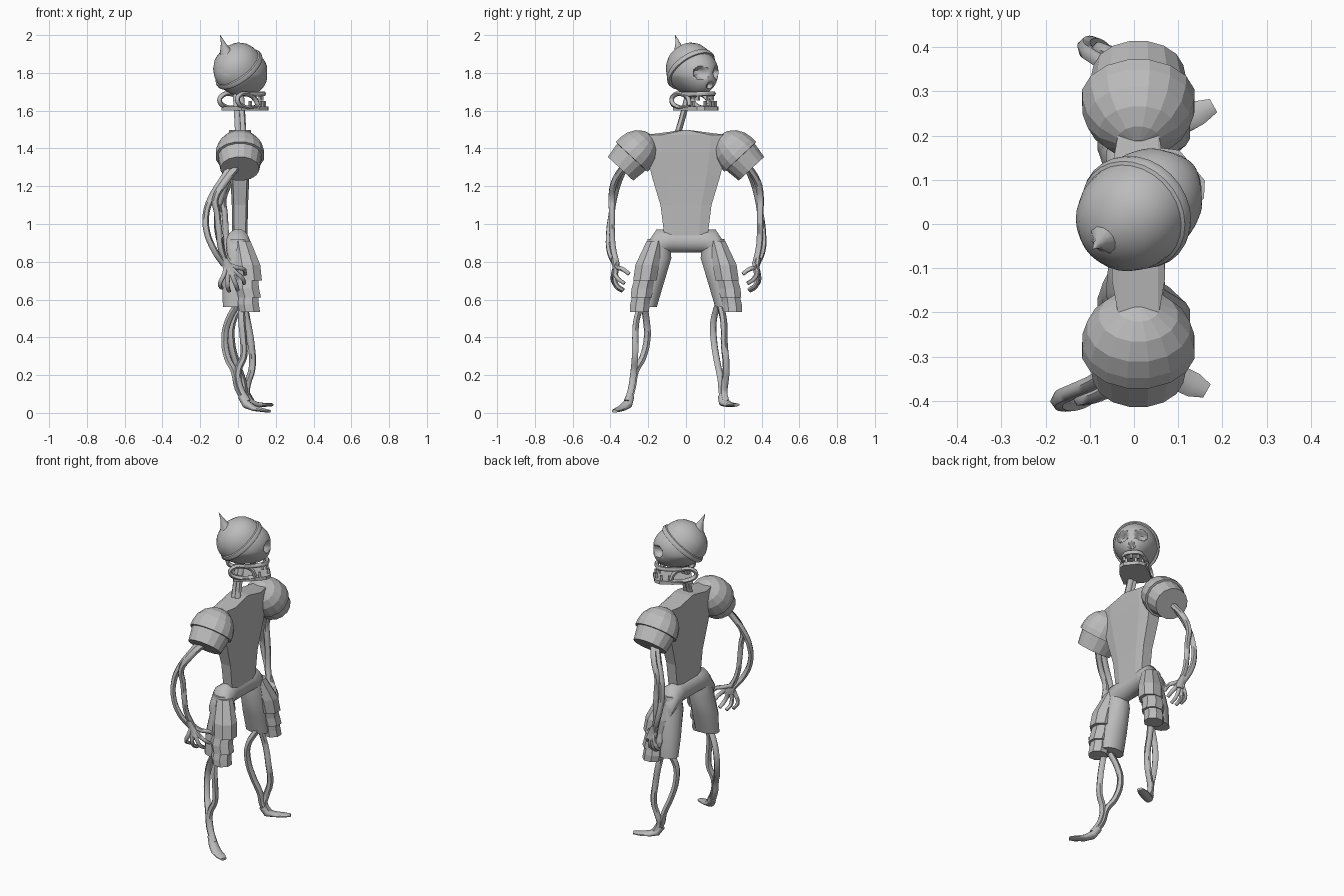
import bpy, bmesh, math
from mathutils import Vector as V, Matrix

MAT = bpy.data.materials.new("bone grey")
MAT.diffuse_color = (0.5, 0.5, 0.5, 1)


def finish(name, bm, smooth=None, mat=None):
    bmesh.ops.recalc_face_normals(bm, faces=bm.faces)
    if mat:
        bm.transform(mat)
    me = bpy.data.meshes.new(name)
    bm.to_mesh(me)
    bm.free()
    me.materials.append(MAT)
    if smooth:
        for p in me.polygons:
            p.use_smooth = True
        me.set_sharp_from_angle(angle=math.radians(smooth))
    ob = bpy.data.objects.new(name, me)
    bpy.context.collection.objects.link(ob)
    return ob


def ring(c, u, v, n=8, turn=0.5):
    c, u, v = V(c), V(u), V(v)
    return [c + u * math.cos(2 * math.pi * (i + turn) / n) + v * math.sin(2 * math.pi * (i + turn) / n)
            for i in range(n)]


def loft(name, rings, smooth=None, mat=None):
    bm = bmesh.new()
    vs = [[bm.verts.new(p) for p in r] for r in rings]
    n = len(vs[0])
    for a, b in zip(vs, vs[1:]):
        for i in range(n):
            bm.faces.new((a[i], a[(i + 1) % n], b[(i + 1) % n], b[i]))
    bm.faces.new(vs[0])
    bm.faces.new(vs[-1])
    return finish(name, bm, smooth, mat)


def tubes(name, paths, radius, mat=None, taper=1.0):
    cu = bpy.data.curves.new(name, 'CURVE')
    cu.dimensions = '3D'
    cu.bevel_depth, cu.bevel_resolution, cu.resolution_u = radius, 1, 4
    cu.use_fill_caps = True
    for pts in paths:
        sp = cu.splines.new('BEZIER')
        sp.bezier_points.add(len(pts) - 1)
        for i, (b, p) in enumerate(zip(sp.bezier_points, pts)):
            b.co = p
            b.handle_left_type = b.handle_right_type = 'AUTO'
            b.radius = 1 + (taper - 1) * i / (len(pts) - 1)
    tmp = bpy.data.objects.new(name + "_path", cu)
    bpy.context.collection.objects.link(tmp)
    bpy.context.view_layer.update()
    me = bpy.data.meshes.new_from_object(tmp.evaluated_get(bpy.context.evaluated_depsgraph_get()))
    bpy.data.objects.remove(tmp)
    bm = bmesh.new()
    bm.from_mesh(me)
    bpy.data.meshes.remove(me)
    return finish(name, bm, 60, mat)


# torso: chamfered slab, wide at the shoulders, with a low ridge on top
def slab(z, hx, hy, cx=0.01):
    return [V((cx + a * hx, b * hy, z)) for a, b in
            ((1, -.6), (1, .6), (.75, 1), (-.75, 1), (-1, .6), (-1, -.6), (-.75, -1), (.75, -1))]

loft("torso", [slab(.94, .04, .115), slab(1.1, .043, .135), slab(1.25, .05, .18),
               slab(1.38, .058, .21), slab(1.472, .06, .21), slab(1.497, .058, .02)])

# pelvis belt, lofted sideways
loft("pelvis", [ring((0, y, z), (hx, 0, 0), (0, 0, hz), 12) for y, z, hx, hz in
                ((-.215, .84, .055, .045), (-.155, .895, .066, .08), (-.09, .91, .06, .062),
                 (.09, .91, .06, .062), (.155, .895, .066, .08), (.215, .84, .055, .045))], 60)

# neck: paired bones
tubes("neck", [[(.015 + d, -.05, 1.46), (.01 + d, -.02, 1.56), (.0 + d, .02, 1.72)] for d in (-.012, .012)], .018)

# head, built facing +x then turned
HEAD = Matrix.Translation((.015, .035, 1.805)) @ Matrix.Rotation(math.radians(40), 4, 'Z')
bm = bmesh.new()
bmesh.ops.create_uvsphere(bm, u_segments=72, v_segments=48, radius=1)
for v in bm.verts:
    p = V((v.co.x * .155, v.co.y * .122, v.co.z * .125))
    if p.z < -.02:                      # narrow cheeks and upper jaw
        k = (-.02 - p.z) / .105
        p.y *= 1 - .25 * k
        if p.x > 0:
            p.x += .035 * k
    for y, z, r, d in ((.052, -.005, .034, .045), (-.052, -.005, .034, .045), (0, -.07, .018, .03)):
        q = math.hypot(p.y - y, p.z - z)   # eye and nose sockets
        if p.x > 0 and q < r:
            p.x -= d * min(1, 2 * (1 - q / r))
    v.co = p
finish("skull", bm, 40, HEAD)

# cap with rolled rim and a hooked spike
CAP = HEAD @ Matrix.Translation((-.012, 0, .012)) @ Matrix.Rotation(math.radians(-42), 4, 'Y')
prof = [(.135, -.012), (.146, -.01), (.15, .002), (.145, .016), (.137, .02), (.134, .045),
        (.119, .08), (.092, .11), (.05, .132), (.012, .142)]
loft("cap", [ring((0, 0, z), (r, 0, 0), (0, r * .9, 0), 28) for r, z in prof], 40, CAP)
loft("cap_spike", [ring(c, (r, 0, 0), (0, r, 0), 10) for c, r in
                   (((-.09, 0, .09), .045), ((-.108, 0, .125), .026), ((-.12, 0, .15), .014),
                    ((-.132, 0, .174), .007), ((-.142, 0, .195), .001))], 60, HEAD)

# lower jaw plate, side loops, upper gum and teeth
jaw = [(-.065, -.082), (.05, -.086), (.125, -.074), (.152, -.045), (.152, .045), (.125, .074), (.05, .086), (-.065, .082)]
loft("jaw_plate", [[V((x, y, z)) for x, y in jaw] for z in (-.204, -.183)], None, HEAD)
tubes("jaw_loops", [[(.06, s * .074, -.187), (-.05, s * .074, -.182), (-.085, s * .074, -.15), (-.065, s * .07, -.122),
                     (.0, s * .066, -.12), (.04, s * .066, -.14), (.06, s * .072, -.18)] for s in (-1, 1)], .013, HEAD)
tubes("upper_gum", [[(.0, -.066, -.118), (.07, -.06, -.118), (.125, -.04, -.115), (.135, 0, -.115),
                     (.125, .04, -.115), (.07, .06, -.118), (.0, .066, -.118)]], .013, HEAD)
bm = bmesh.new()
for x, y, z in ((.07, .068, -.17), (.115, .06, -.17), (.138, .025, -.17), (.138, -.03, -.17), (.085, -.07, -.17),
                (.12, .035, -.135), (.13, -.005, -.135), (.105, -.048, -.135)):
    bmesh.ops.create_cube(bm, size=1, matrix=Matrix.Translation((x, y, z)) @ Matrix.Diagonal((.013, .013, .03, 1)))
finish("teeth", bm, None, HEAD)

for s, side in ((-1, "right"), (1, "left")):
    # shoulder guard: faceted dome with a stepped cuff
    axis = V((0, s * .68, -.73))
    across = axis.cross(V((1, 0, 0)))
    c = V((.01, s * .265, 1.38))
    loft(side + "_shoulder_guard", [ring(c + axis * t, (r * 1.1, 0, 0), across * r, 16) for t, r in
         ((-.122, .012), (-.113, .045), (-.085, .082), (-.045, .107), (0, .117), (.033, .118),
          (.034, .106), (.12, .094))])

    # arm: paired upper bones opening into a forearm loop
    kx = 1 if s < 0 else .65
    def A(x, y, z):
        return V((x * kx, s * y, z))
    tubes(side + "_arm_bones", [
        [A(-.02, .31, 1.33), A(-.085, .355, 1.23), A(-.14, .38, 1.14), A(-.168, .393, 1.06),
         A(-.165, .407, .96), A(-.125, .405, .86), A(-.075, .375, .785)],
        [A(.0, .325, 1.31), A(-.07, .38, 1.22), A(-.12, .395, 1.13), A(-.11, .392, 1.06),
         A(-.1, .392, .96), A(-.09, .385, .87), A(-.06, .365, .785)]], .019, None, .85)
    # hand with five curled fingers
    palm = A(-.06, .365, .79)
    tips = ((-.095, .36, .66), (-.055, .35, .645), (-.01, .345, .65), (.025, .34, .685), (.03, .315, .735))
    tubes(side + "_hand", [[palm, palm.lerp(A(x, y, z), .5) + V((.004, s * .022, .008)),
                            A(x, y + .02, z + .025), A(x + .008, y - .015, z)] for x, y, z in tips], .014, None, .75)
    loft(side + "_palm", [ring((cx * kx, s * y, z), (rx, 0, 0), (0, .018, 0), 8) for cx, y, z, rx in
         ((-.075, .38, .82, .02), (-.05, .372, .765, .032), (-.035, .377, .73, .034))], 50)

    # thigh cloth and three overlapping plates
    loft(side + "_thigh_cloth", [ring((x, s * y, z), (rx, 0, 0), (0, ry, 0), 12) for x, y, z, rx, ry in
         ((0, .145, .92, .055, .06), (0, .15, .82, .072, .075), (-.005, .185, .68, .08, .068),
          (-.005, .205, .56, .078, .052))], 45)
    for i, (x0, y0, z0, r0, x1, y1, z1, r1) in enumerate((
            (.02, .165, .91, .05, .06, .218, .70, .072),
            (.05, .215, .73, .06, .062, .237, .61, .065),
            (.055, .235, .63, .055, .062, .247, .535, .059))):
        xm, ym, zm, rm = .05 if i == 0 else x0, y0 + (y1 - y0) * .75, z0 + (z1 - z0) * .6, r1 * 1.02
        loft(f"{side}_thigh_plate_{i + 1}", [ring((x, s * y, z), (r, 0, 0), (0, r * .93, 0), 8) for x, y, z, r in
             ((x0, y0, z0, r0), (xm, ym, zm, rm), (x1, y1, z1, r1))])

# shins: each a loop of two bones meeting above the ankle
tubes("right_shin", [
    [(0, -.225, .58), (-.05, -.21, .49), (-.07, -.205, .40), (-.055, -.23, .29), (-.02, -.268, .22), (.0, -.285, .13), (.04, -.305, .06)],
    [(.02, -.235, .58), (.02, -.262, .49), (.028, -.268, .40), (.03, -.27, .30), (.0, -.277, .22), (.012, -.29, .13), (.05, -.31, .06)]], .019)
tubes("left_shin", [
    [(.02, .17, .58), (-.03, .145, .48), (-.035, .148, .38), (-.01, .165, .27), (.025, .185, .17), (.035, .19, .11), (.06, .20, .06)],
    [(.03, .18, .58), (.05, .2, .48), (.07, .203, .36), (.075, .213, .24), (.05, .205, .15), (.045, .2, .11), (.07, .21, .06)]], .019)

# flat feet
for side, pts in (("right", ((.02, -.295, .09), (.045, -.31, .045), (.085, -.34, .024), (.135, -.365, .014), (.165, -.378, .009))),
                  ("left", ((.04, .19, .09), (.06, .20, .055), (.095, .225, .044), (.145, .252, .042), (.18, .268, .043)))):
    d = (V(pts[-1]) - V(pts[0])).to_2d().normalized()
    lat = V((-d.y, d.x, 0))
    loft(side + "_foot", [ring(p, lat * w, (d.x * t, d.y * t, h), 10) for p, w, h, t in
         zip(pts, (.022, .028, .031, .03, .018), (.012, .02, .014, .01, .008), (.02, .012, .005, 0, 0))], 50)
